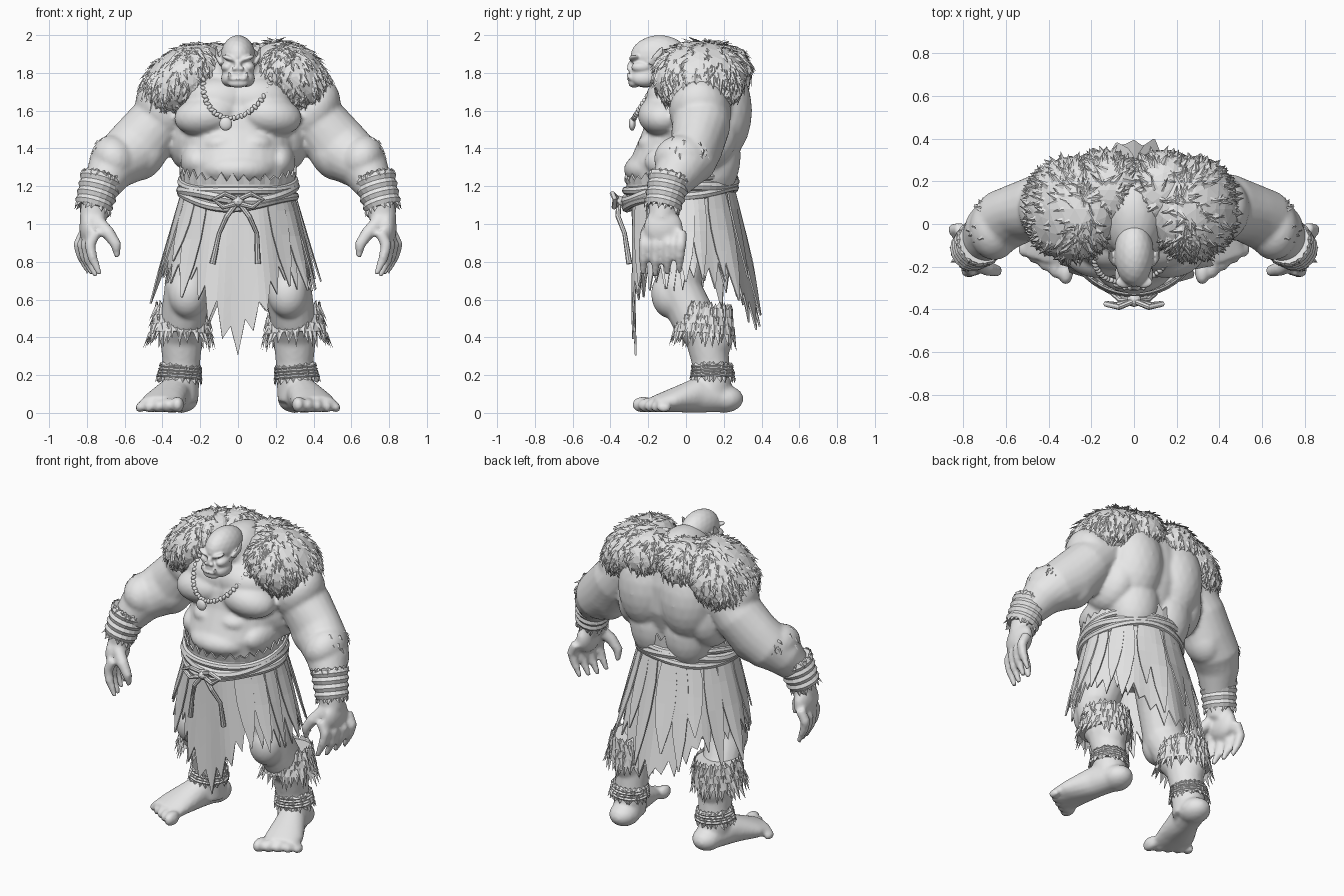
import bpy, bmesh, math, random
from math import sin, cos, pi
from mathutils import Matrix, Vector

random.seed(4)
rnd = random.uniform
if "Cube" in bpy.data.objects:
    bpy.data.objects.remove(bpy.data.objects["Cube"])

GREY = bpy.data.materials.new("plain grey")
GREY.use_nodes = True
GREY.diffuse_color = (.8, .8, .8, 1)
GREY.node_tree.nodes["Principled BSDF"].inputs["Base Color"].default_value = (.8, .8, .8, 1)


def finish(name, bm, voxel=0, thickness=0, smooth=False):
    """Turn a bmesh into an object; voxel fuses overlapping masses into one skin."""
    if not thickness:
        bmesh.ops.recalc_face_normals(bm, faces=bm.faces)
    mesh = bpy.data.meshes.new(name)
    bm.to_mesh(mesh)
    bm.free()
    mesh.materials.append(GREY)
    obj = bpy.data.objects.new(name, mesh)
    bpy.context.collection.objects.link(obj)
    if smooth:
        mesh.shade_smooth()
    if voxel:
        fuse = obj.modifiers.new("fuse", 'REMESH')
        fuse.mode, fuse.voxel_size, fuse.use_smooth_shade = 'VOXEL', voxel, True
        relax = obj.modifiers.new("relax", 'SMOOTH')
        relax.factor, relax.iterations = .5, 5
    if thickness:
        obj.modifiers.new("cloth", 'SOLIDIFY').thickness = thickness


def mirror(bm):
    """Copy everything built so far to the other side of the body."""
    made = bmesh.ops.duplicate(bm, geom=bm.verts[:] + bm.edges[:] + bm.faces[:])["geom"]
    for v in made:
        if isinstance(v, bmesh.types.BMVert):
            v.co.x *= -1


def blob(bm, loc, radii, tilt=0, pitch=0, detail=3):
    m = (Matrix.Translation(loc) @ Matrix.Rotation(tilt, 4, 'Y')
         @ Matrix.Rotation(pitch, 4, 'X') @ Matrix.Diagonal((*radii, 1)))
    bmesh.ops.create_icosphere(bm, subdivisions=detail, radius=1, matrix=m)
    return m


def tube(bm, path, radii, sides=12, ref=(0, 1, 0), closed=False):
    """Sweep an ellipse along a path; each radius is a number or a pair."""
    pts, rings, n = [Vector(p) for p in path], [], len(path)
    for i, p in enumerate(pts):
        ahead = pts[(i + 1) % n] if closed else pts[min(i + 1, n - 1)]
        behind = pts[i - 1] if closed else pts[max(i - 1, 0)]
        t = (ahead - behind).normalized()
        a = t.cross(Vector(ref)).normalized()
        b = a.cross(t)
        r = radii[i] if isinstance(radii, list) else radii
        ra, rb = r if isinstance(r, tuple) else (r, r)
        rings.append([bm.verts.new(p + a * ra * cos(k * 2 * pi / sides)
                                   + b * rb * sin(k * 2 * pi / sides)) for k in range(sides)])
    for i in range(n if closed else n - 1):
        r, s = rings[i], rings[(i + 1) % n]
        for k in range(sides):
            j = (k + 1) % sides
            bm.faces.new((r[k], r[j], s[j], s[k]))
    if not closed:
        bm.faces.new(rings[0])
        bm.faces.new(rings[-1])


def sheet(bm, grid, closed=False):
    """Skin a grid of points given as columns."""
    cols = [[bm.verts.new(p) for p in col] for col in grid]
    for p, q in zip(cols, cols[1:] + cols[:1] if closed else cols[1:]):
        for j in range(len(p) - 1):
            bm.faces.new((p[j], p[j + 1], q[j + 1], q[j]))


def tuft(bm, p, normal, flow, length, width):
    """One pointed lock of hair."""
    normal = normal.normalized()
    side = normal.cross(flow).normalized() * width
    a, b, c, tip = [bm.verts.new(v) for v in (
        p + side, p - side, p + normal * width * .6, p + flow.normalized() * length)]
    for f in ((a, c, tip), (c, b, tip), (b, a, tip)):
        bm.faces.new(f)


def coat(bm, m, count, keep, length=.07):
    """Scatter tufts that lie almost flat over an ellipsoid."""
    to_normal = m.to_3x3().inverted().transposed()
    for _ in range(count):
        n = Vector((rnd(-1, 1), rnd(-1, 1), rnd(-1, 1)))
        if .1 < n.length and keep(n.normalized()):
            n.normalize()
            normal = (to_normal @ n).normalized()
            down = Vector((rnd(-.4, .4) + .5 * normal.x, rnd(-.4, .4) + .3 * normal.y, -.8))
            flow = (down - normal * down.dot(normal)).normalized() + normal * rnd(.1, .4)
            tuft(bm, m @ n - normal * .004, normal, flow, length * rnd(.5, 1.1), rnd(.01, .02))


def cuff(bm, a, b, ra, rb, rows, count, length, bulge=0, flare=.3):
    """Wrapped band with rows of tufts and a ragged upper edge."""
    a, b = Vector(a), Vector(b)
    steps = 9
    tube(bm, [a.lerp(b, i / (steps - 1)) for i in range(steps)],
         [ra + (rb - ra) * i / (steps - 1) + bulge * (i % 2) for i in range(steps)], 18)
    axis = (b - a).normalized()
    u = axis.cross(Vector((0, 1, 0))).normalized()
    w = u.cross(axis)
    for row in range(-1, rows):
        t = max(row, 0) / max(rows - 1, 1)
        way = -axis if row < 0 else axis
        for k in range(count):
            ang = (k + rnd(0, .9)) * 2 * pi / count
            out = u * cos(ang) + w * sin(ang)
            size = length * (.4 if row < 0 else rnd(.6, 1.1))
            tuft(bm, a.lerp(b, t) + out * (ra + (rb - ra) * t - .004), out,
                 way + out * flare * (row >= 0) + u * rnd(-.3, .3), size, rnd(.014, .024))


# Body: limbs and muscles on one side, mirrored, then the trunk
bm = bmesh.new()
tube(bm, [(.32, .09, 1.65), (.44, .08, 1.52), (.53, .055, 1.41), (.61, .02, 1.345),
          (.68, -.04, 1.28), (.74, -.11, 1.16), (.77, -.13, 1.02)],
     [.15, .155, (.165, .14), (.15, .145), (.125, .13), (.09, .088), .07], 20)
blob(bm, (.4, .07, 1.6), (.13, .16, .18), .5)
blob(bm, (.655, -.025, 1.345), (.115, .145, .13), .5)
blob(bm, (.48, .05, 1.37), (.1, .12, .15), -.5)
blob(bm, (.16, -.12, 1.575), (.18, .135, .11), .15)
blob(bm, (.1, -.09, 1.66), (.18, .125, .12))
blob(bm, (.085, -.175, 1.425), (.1, .08, .06))
blob(bm, (.24, .09, 1.5), (.13, .19, .22), -.2)
blob(bm, (.15, .18, 1.6), (.18, .17, .27))
blob(bm, (.12, .13, 1.36), (.16, .16, .24))
blob(bm, (.22, -.05, 1.33), (.085, .17, .1))
# Hands
blob(bm, (.785, -.12, .98), (.055, .105, .1))
for i in range(4):
    x, y, low = .82 - .02 * (3 - i), -.215 + .064 * i, .01 * abs(i - 1)
    tube(bm, [(x - .01, y, .96), (x + .025, y - .005, .89), (x + .01, y - .01, .81 + low),
              (x - .03, y - .012, .72 + low)], [.031, .031, .027, .014], 10)
tube(bm, [(.75, -.17, 1.02), (.685, -.21, .95), (.645, -.22, .89), (.64, -.21, .82)],
     [.04, .036, .03, .014], 10)
# Legs
tube(bm, [(.15, .02, 1.08), (.22, -.02, .84), (.265, -.04, .66), (.29, .04, .5),
          (.3, .11, .4), (.3, .13, .27), (.305, .14, .15), (.305, .14, .06)],
     [.15, .135, .125, .12, .115, .1, .1, .095], 16)
blob(bm, (.265, -.085, .63), (.105, .1, .13))
blob(bm, (.305, .13, .4), (.105, .12, .14))
# Feet and toes
tube(bm, [(.3, .21, .074), (.345, .06, .095), (.395, -.08, .064), (.415, -.17, .045)],
     [(.08, .07), (.09, .095), (.115, .062), (.115, .043)], 16, (0, 0, 1))
blob(bm, (.3, .2, .074), (.09, .105, .074))
for i in range(5):
    r = .044 - .004 * i
    blob(bm, (.32 + .05 * i, -.225 + .027 * i, r), (r * .8, r * 1.4, r))
mirror(bm)
tube(bm, [(0, 0, 1), (0, -.02, 1.18), (0, -.03, 1.3), (0, .01, 1.42), (0, .05, 1.55),
          (0, .07, 1.7), (0, .08, 1.82), (0, .07, 1.9)],
     [(.26, .21), (.28, .26), (.29, .27), (.3, .25), (.33, .26), (.33, .24), (.27, .2), (.15, .11)], 28)
blob(bm, (0, -.15, 1.29), (.21, .18, .1))
blob(bm, (0, .02, 1.83), (.13, .2, .13), 0, .15)
finish("body", bm, voxel=.0125)

# Head: cheeks, brows, eyes and ears mirrored around the skull
bm = bmesh.new()
blob(bm, (.055, -.235, 1.83), (.036, .055, .03))
blob(bm, (.044, -.272, 1.876), (.046, .03, .014), -.35)
blob(bm, (.04, -.268, 1.852), (.014, .012, .01))
blob(bm, (.018, -.3, 1.822), (.015, .014, .012))
blob(bm, (.045, -.22, 1.77), (.045, .07, .045))
tube(bm, [(.085, -.17, 1.84), (.11, -.15, 1.88), (.116, -.125, 1.94)],
     [(.012, .035), (.01, .03), (.005, .006)], 10)
tube(bm, [(.042, -.285, 1.765), (.047, -.305, 1.785), (.048, -.308, 1.81)], [.012, .01, .004], 8)
mirror(bm)
blob(bm, (0, -.14, 1.885), (.093, .155, .115))
blob(bm, (0, -.215, 1.79), (.084, .09, .068))
blob(bm, (0, -.29, 1.835), (.018, .022, .03))
blob(bm, (0, -.285, 1.768), (.06, .028, .014))
blob(bm, (0, -.28, 1.798), (.05, .022, .011))
blob(bm, (0, -.275, 1.745), (.055, .03, .024))
finish("head", bm, voxel=.0065)

# Fur mantle: shoulder pads, the right one hanging lower, and the nape between
bm = bmesh.new()
for s, x, z, wide in ((1, .28, 1.775, .23), (-1, .295, 1.755, .25)):
    pad = blob(bm, (s * x, .07, z), (wide, .245, .17), s * .65)
    coat(bm, pad, 800, lambda n: n.z > -.75 and n.x * s > -.85)
for x in (-.13, .13):
    nape = blob(bm, (x, .16, 1.81), (.17, .185, .145), x * 1.8)
    coat(bm, nape, 420, lambda n: n.z > -.8 and n.y > -.5)
finish("fur_mantle", bm)

# Fur and wrapped bands on the limbs
for name, a, b, ra, rb, rows, count, length, bulge in (
        ("knee_fur", (.3, .105, .555), (.305, .095, .42), .135, .16, 4, 32, .085, 0),
        ("ankle_fur", (.305, .14, .25), (.31, .14, .185), .105, .115, 3, 24, .04, .008),
        ("wrist_wraps", (.72, -.085, 1.25), (.768, -.125, 1.085), .108, .092, 2, 18, .035, .01)):
    bm = bmesh.new()
    cuff(bm, a, b, ra, rb, rows, count, length, bulge)
    mirror(bm)
    finish(name, bm)

# Coarse hair on the outer forearms
bm = bmesh.new()
m = Matrix.Translation((.665, -.01, 1.355)) @ Matrix.Diagonal((.11, .135, .12, 1))
coat(bm, m, 50, lambda n: n.x > .3 and n.z > 0, .045)
mirror(bm)
finish("arm_hair", bm)


def skirt_point(ang, z, out=0):
    """Point on the flared, folded skirt at an angle and height."""
    t = (1.17 - z) / .55
    fold = out + .012 * t * sin(9 * ang)
    back = .1 * t if sin(ang) > 0 else 0
    return Vector((cos(ang) * (.29 + .13 * t + fold), -.02 + sin(ang) * (.27 + back + fold), z))


# Skirt: long front and back panels with a torn hem
bm = bmesh.new()
cols, rows, grid = 72, 8, []
for i in range(cols):
    ang = 2 * pi * i / cols
    hem = .73 - .34 * max(0, -sin(ang)) ** 12 - .26 * max(0, sin(ang)) ** 6
    hem += rnd(.03, .1) if i % 2 else -rnd(0, .09)
    grid.append([skirt_point(ang, 1.17 + (hem - 1.17) * j / rows) for j in range(rows + 1)])
sheet(bm, grid, True)
finish("skirt", bm, thickness=.01)

# Broad pointed tatters hung over the skirt
bm = bmesh.new()
for i in range(22):
    ang = 2 * pi * i / 22 + rnd(-.06, .06)
    if sin(ang) < -.86:
        continue
    half, drop, out = rnd(.13, .2), rnd(.36, .62) + .14 * max(0, sin(ang)) ** 6, rnd(.016, .028)
    sheet(bm, [[skirt_point(ang + s * half * w, 1.17 - drop * t, out * (.5 + t))
                for t, w in ((0, .8), (.2, 1), (.45, .9), (.7, .6), (1, .06))] for s in (-1, 0, 1)])
finish("skirt_tatters", bm, thickness=.008)

# Ragged waistband rising toward the back
bm = bmesh.new()
grid = []
for i in range(64):
    a = 2 * pi * i / 64
    top = 1.265 + .04 * sin(a) + (rnd(.01, .05) if i % 2 else 0)
    grid.append([(cos(a) * r, -.03 + sin(a) * (r - .015), z)
                 for r, z in ((.31, top), (.3, 1.21), (.295, 1.14))])
sheet(bm, grid, True)
finish("waistband", bm, thickness=.01)

# Twisted sash dipping at the front
bm = bmesh.new()
for k, (z, r) in enumerate(((1.225, .022), (1.19, .028), (1.155, .024))):
    loop = []
    for i in range(48):
        a = 2 * pi * i / 48
        loop.append((cos(a) * .3, -.03 + sin(a) * .287,
                     z + .03 * sin(a) - .03 * max(0, -sin(a)) ** 2 + .012 * sin(3 * a + 2 * k)))
    tube(bm, loop, r, 8, (0, 0, 1), True)
finish("sash", bm)

# Bow: knot, two loops and hanging cords
bm = bmesh.new()
blob(bm, (0, -.355, 1.12), (.035, .035, .03), detail=2)
for s in (-1, 1):
    tube(bm, [(0, -.36, 1.13), (s * .07, -.39, 1.16), (s * .13, -.375, 1.13),
              (s * .08, -.38, 1.09), (0, -.36, 1.11)], .014, 8)
    tube(bm, [(0, -.355, 1.12), (s * .06, -.36, 1.04), (s * .1, -.325, .95),
              (s * .12 - .015, -.3, .79)], [.014, .014, .012, .016], 8)
finish("bow", bm)

# Necklace of links with a round pendant
bm = bmesh.new()
for i in range(31):
    a = pi * i / 30
    blob(bm, (.18 * cos(a) - .04 * sin(a), -.11 - .165 * sin(a) ** .8, 1.79 - .23 * sin(a)),
         (.017, .014, .011), a + (i % 2) * .9, detail=2)
blob(bm, (-.065, -.285, 1.53), (.034, .018, .036))
finish("necklace", bm, smooth=True)
